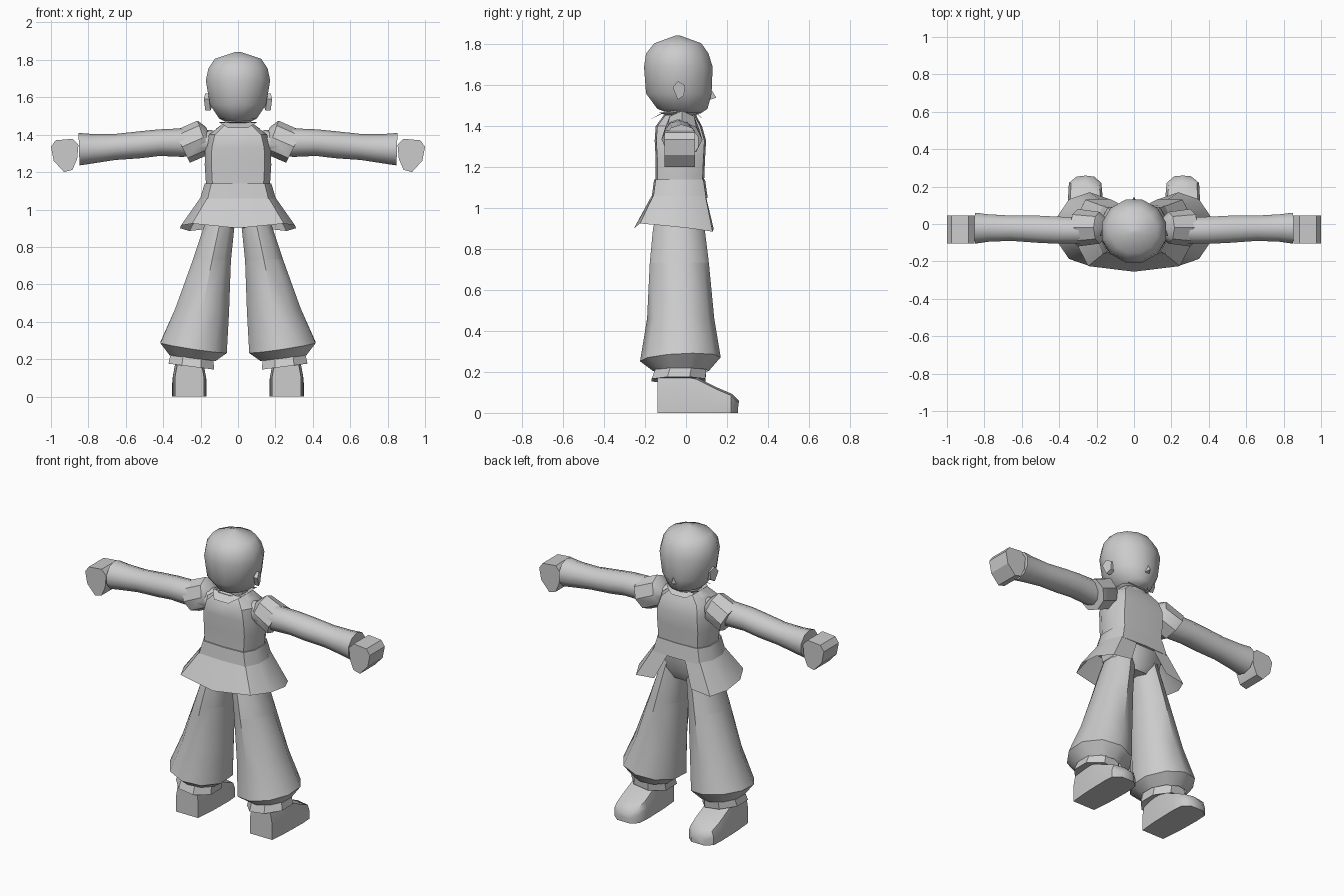
import bpy, bmesh, math

cube = bpy.data.objects.get("Cube")
if cube:
    bpy.data.objects.remove(cube)

grey = bpy.data.materials.new("plain grey")
grey.use_nodes = True
grey.diffuse_color = (0.6, 0.6, 0.6, 1)
grey.node_tree.nodes["Principled BSDF"].inputs["Base Color"].default_value = (0.6, 0.6, 0.6, 1)


def finish(name, bm, mirror=False, angle=40):
    """Turn a bmesh into a shaded object, mirrored across x when asked."""
    bmesh.ops.recalc_face_normals(bm, faces=bm.faces)
    mesh = bpy.data.meshes.new(name)
    bm.to_mesh(mesh)
    bm.free()
    mesh.materials.append(grey)
    obj = bpy.data.objects.new(name, mesh)
    bpy.context.collection.objects.link(obj)
    if mirror:
        mod = obj.modifiers.new("mirror", 'MIRROR')
        mod.use_mirror_merge = False
    bpy.ops.object.select_all(action='DESELECT')
    obj.select_set(True)
    bpy.context.view_layer.objects.active = obj
    bpy.ops.object.shade_smooth_by_angle(angle=math.radians(angle))
    return obj


def skin(name, rings, mirror=False, caps=True, closed=True, angle=40):
    """Bridge rings that share one point count."""
    bm = bmesh.new()
    rows = [[bm.verts.new(p) for p in r] for r in rings]
    n = len(rows[0])
    for a, b in zip(rows, rows[1:]):
        for i in range(n if closed else n - 1):
            j = (i + 1) % n
            bm.faces.new((a[i], a[j], b[j], b[i]))
    if caps:
        bm.faces.new(rows[0])
        bm.faces.new(rows[-1])
    return finish(name, bm, mirror, angle)


def flat_ring(z, x0, x1, y0, y1, n=8, tilt=0.0, lean=0.0):
    """Horizontal n-sided ring filling the given x and y limits."""
    cx, cy, rx, ry = (x0 + x1) / 2, (y0 + y1) / 2, (x1 - x0) / 2, (y1 - y0) / 2
    k = 1 / math.cos(math.pi / n)
    pts = []
    for i in range(n):
        a = 2 * math.pi * (i + 0.5) / n
        dx, dy = rx * k * math.cos(a), ry * k * math.sin(a)
        pts.append((cx + dx, cy + dy, z + tilt * dx + lean * dy))
    return pts


def side_ring(x, y0, y1, z0, z1, n=8, slant=0.0):
    """Ring across the x axis; slant pushes its top outward."""
    return [(x + slant * (q[1] - (z0 + z1) / 2), q[0], q[1])
            for q in flat_ring(0, y0, y1, z0, z1, n)]


def prism(name, outline, place, low, high, mirror=False, angle=30):
    """Extrude a 2D outline between two depths."""
    return skin(name, [[place(p, d) for p in outline] for d in (low, high)],
                mirror, angle=angle)


# Head, closing to a low peak
head = [(1.462, .05, -.08, .07), (1.485, .10, -.14, .105), (1.56, .15, -.195, .125),
        (1.69, .172, -.205, .13), (1.755, .158, -.195, .11), (1.805, .125, -.155, .075),
        (1.843, .012, -.05, -.03)]
skin("head", [flat_ring(z, -w, w, a, b, 12) for z, w, a, b in head], angle=60)

# Nose wedge
bm = bmesh.new()
nose = [bm.verts.new(p) for p in
        [(-.022, .105, 1.525), (.022, .105, 1.525), (0, .11, 1.60), (0, .148, 1.54)]]
for f in ((0, 1, 2), (0, 1, 3), (1, 2, 3), (2, 0, 3)):
    bm.faces.new([nose[i] for i in f])
finish("nose", bm)

# Ears, tilted outward toward the back
ear = [(-.065, 1.59), (-.04, 1.62), (-.005, 1.60), (-.01, 1.55), (-.04, 1.53)]
prism("ears", ear, lambda p, d: (d - p[0] * .3, p[0], p[1]), .135, .163, True)

# Neck and flared collar
skin("neck", [flat_ring(z, -.07, .07, -.105, .045, 8) for z in (1.39, 1.50)])
skin("collar", [flat_ring(1.43, -.12, .12, -.12, .06), flat_ring(1.455, -.085, .085, -.10, .05),
                flat_ring(1.468, -.10, .10, -.135, .075)], caps=False)
for label, y, tip in (("back", -.11, -.17), ("front", .05, .08)):
    bm = bmesh.new()
    flap = [(-.10, y, 1.465), (0, y, 1.47), (.10, y, 1.465), (.05, tip, 1.435), (-.05, tip, 1.435)]
    bm.faces.new([bm.verts.new(p) for p in flap])
    finish("collar_flap_" + label, bm)

# Torso with flat front, back and chamfered sides
def torso_ring(z, w, a, b):
    m = (a + b) / 2
    return [(w * .8, a, z), (w, m - .05, z), (w, m + .05, z), (w * .8, b, z),
            (0, b + .008, z), (-w * .8, b, z), (-w, m + .05, z), (-w, m - .05, z),
            (-w * .8, a, z), (0, a - .008, z)]


torso = [(1.12, .17, -.14, .08), (1.24, .178, -.14, .085), (1.33, .175, -.145, .09),
         (1.40, .155, -.14, .07), (1.455, .085, -.10, .04)]
skin("torso", [torso_ring(*t) for t in torso], angle=35)

# Belt and hips
skin("belt", [torso_ring(1.05, .205, -.16, .098), torso_ring(1.14, .178, -.148, .085)], angle=35)
skin("hips", [flat_ring(.90, -.09, .09, -.11, .06), flat_ring(.96, -.17, .17, -.15, .085),
              flat_ring(1.06, -.19, .19, -.15, .09)])

# Skirt, open at the front
top = [(.06, .098, 1.055), (.165, .095, 1.06), (.203, .015, 1.06), (.203, -.08, 1.06), (.165, -.16, 1.06)]
hem = [(.13, .135, .90), (.26, .13, .885), (.31, .03, .90), (.305, -.11, .915), (.245, -.225, .925)]
def around(half, middle):
    return half + [middle] + [(-x, y, z) for x, y, z in reversed(half)]


skin("skirt", [around(top, (0, -.168, 1.06)), around(hem, (0, -.255, .90))],
     caps=False, closed=False, angle=35)

# Upper legs
thigh = [flat_ring(1.0, .01, .155, -.13, .07, 10), flat_ring(.90, .02, .185, -.155, .085, 10),
         flat_ring(.73, .038, .24, -.17, .105, 10, .05)]
skin("thighs", thigh, True, caps=False)

# Baggy trousers, cinched above the cuff
trousers = [thigh[-1], flat_ring(.46, .048, .335, -.182, .13, 10, .08),
            flat_ring(.262, .06, .415, -.215, .16, 10, .15, .05),
            flat_ring(.205, .12, .365, -.155, .105, 10, .12)]
skin("trousers", trousers, True, caps=False)
skin("cuffs", [flat_ring(.235, .135, .355, -.14, .10, 8, .1),
               flat_ring(.16, .127, .372, -.168, .095, 8, .13),
               flat_ring(.17, .18, .33, -.13, .06, 8)], True, angle=30)

# Shoes, lofted from heel to toe
shoe = []
for y, x0, x1, h in ((-.14, .182, .337, .17), (-.03, .172, .347, .18), (.05, .17, .35, .165),
                     (.15, .168, .352, .115), (.22, .175, .348, .085), (.255, .215, .305, .05)):
    inset = .012
    shoe.append([(x0, y, 0), (x0, y, h * .6), (x0 + inset, y, h), ((x0 + x1) / 2, y + .004, h + .008),
                 (x1 - inset, y, h), (x1, y, h * .6), (x1, y, 0)])
skin("shoes", shoe, True, angle=45)

# Arms, narrowing at the elbow and widening to an open sleeve
arm = [(.13, -.09, .03, 1.30, 1.42), (.30, -.105, .035, 1.285, 1.43), (.42, -.105, .04, 1.29, 1.425),
       (.52, -.10, .045, 1.278, 1.415), (.66, -.09, .045, 1.268, 1.40),
       (.78, -.095, .052, 1.25, 1.40), (.85, -.105, .06, 1.24, 1.405)]
skin("arms", [side_ring(*a, n=10, slant=.03) for a in arm], True)

# Mitten hands
hand = [(.853, 1.345), (.885, 1.378), (.975, 1.37), (1.0, 1.335), (.985, 1.26),
        (.93, 1.20), (.885, 1.212), (.86, 1.27)]
prism("hands", hand, lambda p, d: (p[0], d, p[1]), -.105, .045, True)

# Shoulder pads, tilted rings flaring outward
def pad_ring(x, z, half, depth, slope):
    pts = []
    for i in range(8):
        a = math.pi / 4 * i
        s = half * math.sin(a)
        pts.append((x + s * slope, -.02 + depth * math.cos(a), z + s))
    return pts


skin("shoulder_pads", [pad_ring(.15, 1.39, .05, .05, .4), pad_ring(.185, 1.385, .09, .085, .35),
                       pad_ring(.30, 1.335, .085, .10, .5)], True, angle=35)
